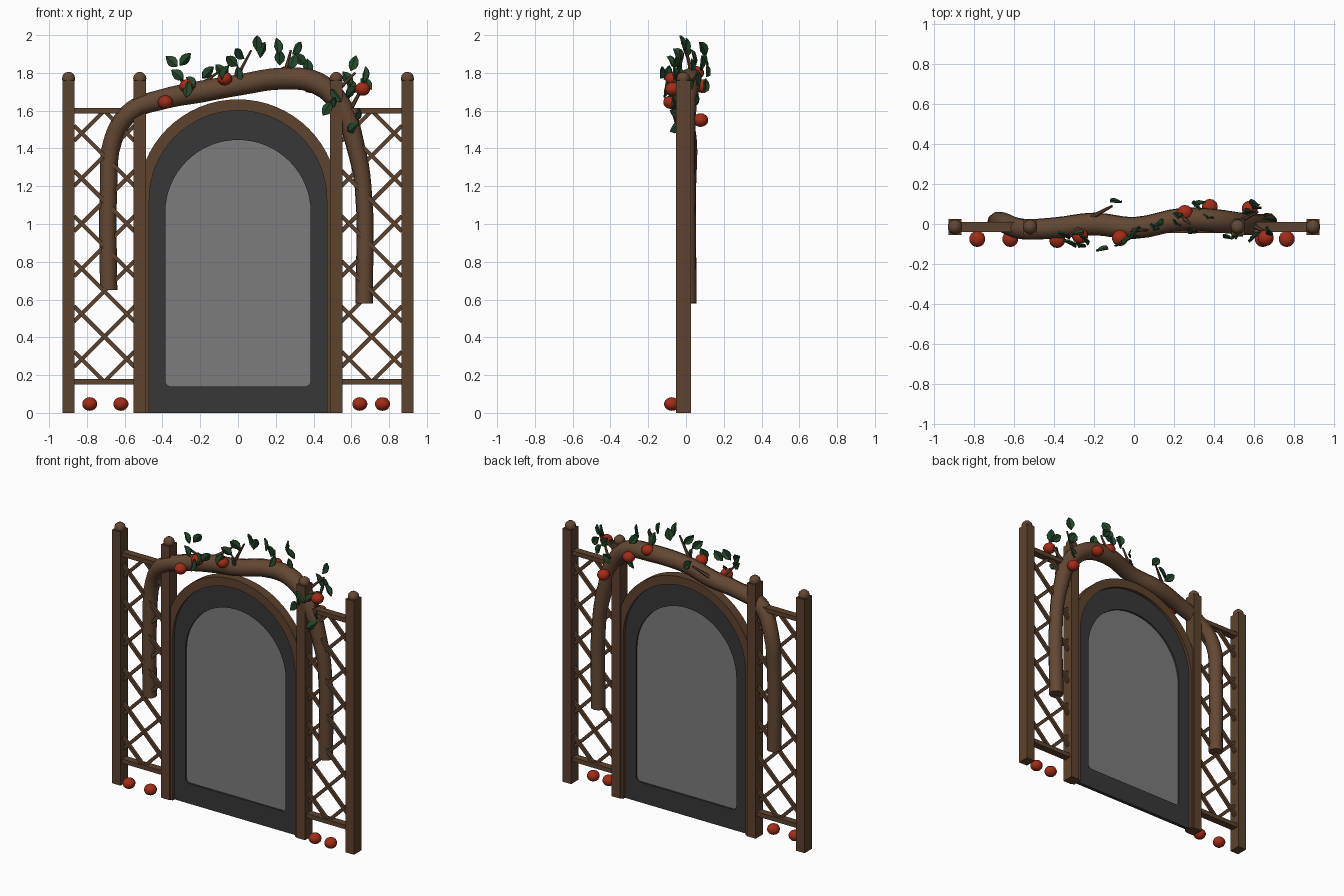
import bpy, bmesh, math, random
from mathutils import Matrix, Vector, Euler

random.seed(4)
if "Cube" in bpy.data.objects:
    bpy.data.objects.remove(bpy.data.objects["Cube"])

MID = -0.014  # depth of the flat framework


def material(name, rgb, alpha=1.0):
    m = bpy.data.materials.new(name)
    m.use_nodes = True
    bsdf = m.node_tree.nodes["Principled BSDF"]
    m.diffuse_color = (*rgb, alpha)
    bsdf.inputs["Base Color"].default_value = (*rgb, 1)
    bsdf.inputs["Alpha"].default_value = alpha
    bsdf.inputs["Roughness"].default_value = 0.8
    return m


WOOD = material("timber brown", (0.11, 0.055, 0.026))
BARK = material("bark brown", (0.125, 0.064, 0.033))
IRON = material("dark grey", (0.039, 0.039, 0.039))
GLASS = material("grey glass", (0.2, 0.2, 0.2), 0.86)
LEAF = material("leaf green", (0.018, 0.063, 0.024))
FRUIT = material("fruit red", (0.36, 0.025, 0.008))


def add_object(name, bm, mat, smooth=False):
    bmesh.ops.recalc_face_normals(bm, faces=bm.faces)
    mesh = bpy.data.meshes.new(name)
    bm.to_mesh(mesh)
    bm.free()
    mesh.materials.append(mat)
    if smooth:
        mesh.shade_smooth()
    ob = bpy.data.objects.new(name, mesh)
    bpy.context.collection.objects.link(ob)
    return ob


def box(bm, centre, size, turn=0.0):
    m = (Matrix.Translation(centre) @ Matrix.Rotation(turn, 4, "Y")
         @ Matrix.Diagonal((*size, 1)))
    bmesh.ops.create_cube(bm, size=1, matrix=m)


def ball(bm, centre, size, sides, rings):
    m = Matrix.Translation(centre) @ Matrix.Diagonal((*size, 1))
    bmesh.ops.create_uvsphere(bm, u_segments=sides, v_segments=rings, radius=1, matrix=m)


def arc(cx, cz, r, start, end, steps):
    angles = [math.radians(start + (end - start) * i / steps) for i in range(steps + 1)]
    return [(cx + r * math.cos(a), cz + r * math.sin(a)) for a in angles]


def arch_outline(r, spring, bottom, corner):
    """Round-topped door outline with rounded lower corners."""
    x, z = r - corner, bottom + corner
    return (arc(0, spring, r, 0, 180, 32)
            + arc(-x, z, corner, 180, 270, 5) + arc(x, z, corner, 270, 360, 5))


def ring(name, outer, inner, depth, mat, closed):
    """Solid band between two outlines of equal point count."""
    bm = bmesh.new()
    rows = [[bm.verts.new((x, MID + y, z)) for x, z in line]
            for line, y in ((outer, -depth), (inner, -depth), (inner, depth), (outer, depth))]
    n = len(outer)
    for i in range(n if closed else n - 1):
        j = (i + 1) % n
        for a, b in zip(rows, rows[1:] + rows[:1]):
            bm.faces.new((a[i], a[j], b[j], b[i]))
    if not closed:
        for i in (0, -1):
            bm.faces.new([row[i] for row in rows])
    return add_object(name, bm, mat)


def tube(name, path, sides_res, mat):
    """Round branch through (x, y, z, radius) points."""
    cu = bpy.data.curves.new(name + "_path", "CURVE")
    cu.dimensions = "3D"
    cu.bevel_depth = 1
    cu.bevel_resolution = sides_res
    cu.resolution_u = 4
    cu.use_fill_caps = True
    sp = cu.splines.new("BEZIER")
    sp.bezier_points.add(len(path) - 1)
    for p, (x, y, z, r) in zip(sp.bezier_points, path):
        p.co = (x, y, z)
        p.radius = r
        p.handle_left_type = p.handle_right_type = "AUTO"
    helper = bpy.data.objects.new(name + "_path", cu)
    bpy.context.collection.objects.link(helper)
    deps = bpy.context.evaluated_depsgraph_get()
    mesh = bpy.data.meshes.new_from_object(helper.evaluated_get(deps))
    bpy.data.objects.remove(helper)
    mesh.materials.clear()
    mesh.materials.append(mat)
    mesh.shade_smooth()
    mesh.set_sharp_from_angle(angle=math.radians(50))
    ob = bpy.data.objects.new(name, mesh)
    bpy.context.collection.objects.link(ob)


# Posts, finials and lattice panels on both sides
LOW, HIGH, HALF = 0.165, 1.6, 0.16
STEP = (HIGH - LOW) / 6
for side, label in ((1, "left"), (-1, "right")):
    for x, place in ((0.897, "outer"), (0.52, "inner")):
        bm = bmesh.new()
        box(bm, (side * x, MID, 0.88), (0.065, 0.08, 1.76))
        add_object(f"{label}_{place}_post", bm, WOOD)
        bm = bmesh.new()
        ball(bm, (side * x, MID, 1.77), (0.037, 0.037, 0.036), 10, 6)
        add_object(f"{label}_{place}_finial", bm, BARK, True)

    cx = side * 0.708
    bm = bmesh.new()
    for z in (LOW, HIGH):
        box(bm, (cx, MID, z), (2 * HALF, 0.05, 0.03))
    add_object(f"{label}_rails", bm, WOOD)

    bm = bmesh.new()
    for k in range(7):
        z = LOW + k * STEP
        for slope in (1, -1):
            lo = -HALF if 0 < k < 6 or (k == 0) == (slope < 0) else 0
            hi = HALF if 0 < k < 6 or lo == 0 else 0
            mid = (lo + hi) / 2
            box(bm, (cx + mid, MID + slope * 0.006, z + slope * mid),
                ((hi - lo) * math.sqrt(2), 0.02, 0.021), -slope * math.pi / 4)
    add_object(f"{label}_lattice", bm, WOOD)

# Arched timber surround, dark gate frame and pane
jambs = [[(r, 0)] + arc(0, 1.13, r, 0, 180, 32) + [(-r, 0)] for r in (0.53, 0.47)]
ring("arch_surround", *jambs, 0.032, WOOD, False)
pane = arch_outline(0.385, 1.06, 0.14, 0.03)
ring("gate_frame", arch_outline(0.472, 1.13, 0, 0.002), pane, 0.012, IRON, True)
bm = bmesh.new()
bm.faces.new([bm.verts.new((x, MID, z)) for x, z in pane])
add_object("gate_pane", bm, GLASS)

# Trunk bending over the arch
tube("trunk", [
    (-0.685, 0.01, 0.65, 0.046), (-0.685, 0.01, 1.2, 0.046), (-0.66, 0.01, 1.45, 0.049),
    (-0.56, -0.025, 1.6, 0.052), (-0.4, -0.02, 1.66, 0.054), (-0.2, 0.0, 1.7, 0.058),
    (0, -0.02, 1.735, 0.056), (0.25, 0.025, 1.77, 0.058), (0.42, 0.015, 1.745, 0.06),
    (0.55, 0.0, 1.62, 0.056), (0.62, 0.0, 1.42, 0.05), (0.662, 0.005, 1.2, 0.045),
    (0.668, 0.01, 0.58, 0.047)], 3, BARK)

# Short twigs, each from the trunk to a tip
TWIGS = [((-0.25, 0, 1.7), (-0.33, -0.07, 1.8)), ((-0.22, 0.03, 1.72), (-0.11, 0.09, 1.8)),
         ((-0.02, -0.03, 1.75), (0.07, -0.03, 1.92)), ((0.25, 0.03, 1.8), (0.28, 0.0, 1.92)),
         ((0.5, 0, 1.68), (0.62, 0.06, 1.8)), ((0.58, 0, 1.58), (0.68, -0.05, 1.76))]
for i, (a, b) in enumerate(TWIGS):
    tube(f"twig_{i + 1}", [(*a, 0.013), (*b, 0.006)], 1, BARK)

# Leaves: folded pointed blades scattered round the twigs
SPOTS = [(-.35, -.06, 1.86), (-.32, -.1, 1.79), (-.28, -.05, 1.87), (-.27, -.11, 1.71),
         (-.25, -.08, 1.75), (-.16, -.13, 1.8), (-.09, .11, 1.81), (-.07, -.1, 1.8),
         (-.03, -.08, 1.86), (0, -.06, 1.79), (.01, -.04, 1.9), (.1, -.02, 1.955),
         (.13, .0, 1.92), (.22, .04, 1.88), (.21, .0, 1.94), (.31, .09, 1.93),
         (.29, -.04, 1.86), (.37, .03, 1.83), (.33, .1, 1.87), (.61, .08, 1.85),
         (.47, -.07, 1.61), (.49, -.05, 1.64), (.52, -.06, 1.68), (.58, .06, 1.77),
         (.67, -.04, 1.79), (.6, -.07, 1.7), (.63, -.05, 1.58), (.61, -.06, 1.51),
         (.56, .05, 1.66), (.6, .1, 1.73), (.68, .02, 1.74)]
BLADE = [(0.022, -0.018), (0.027, 0.004), (0.017, 0.027)]
bm = bmesh.new()
for spot in SPOTS:
    turn = Euler((random.uniform(-.35, .35), random.uniform(-1.1, 1.1),
                  random.uniform(-1, 1))).to_matrix().to_4x4()
    m = Matrix.Translation(spot) @ turn
    base, tip = (bm.verts.new(m @ Vector((0, 0, z))) for z in (-0.042, 0.045))
    for s in (1, -1):
        edge = [bm.verts.new(m @ Vector((s * x, 0.01, z))) for x, z in BLADE]
        bm.faces.new([base, *edge, tip][::s])
leaves = add_object("leaves", bm, LEAF)
thick = leaves.modifiers.new("thickness", "SOLIDIFY")
thick.thickness = 0.008
thick.offset = 0

# Fruit on the branches and on the ground
FRUITS = [(-.385, -.08, 1.645), (-.27, -.06, 1.73), (-.07, -.07, 1.77), (.66, -.07, 1.715),
          (.255, .055, 1.8), (.38, .085, 1.73), (.58, .077, 1.55),
          (-.785, -.075, .047), (-.62, -.075, .047), (.645, -.075, .047), (.765, -.075, .047)]
for i, spot in enumerate(FRUITS):
    bm = bmesh.new()
    ball(bm, spot, (0.041, 0.041, 0.036), 14, 9)
    add_object(f"fruit_{i + 1}", bm, FRUIT, True)
